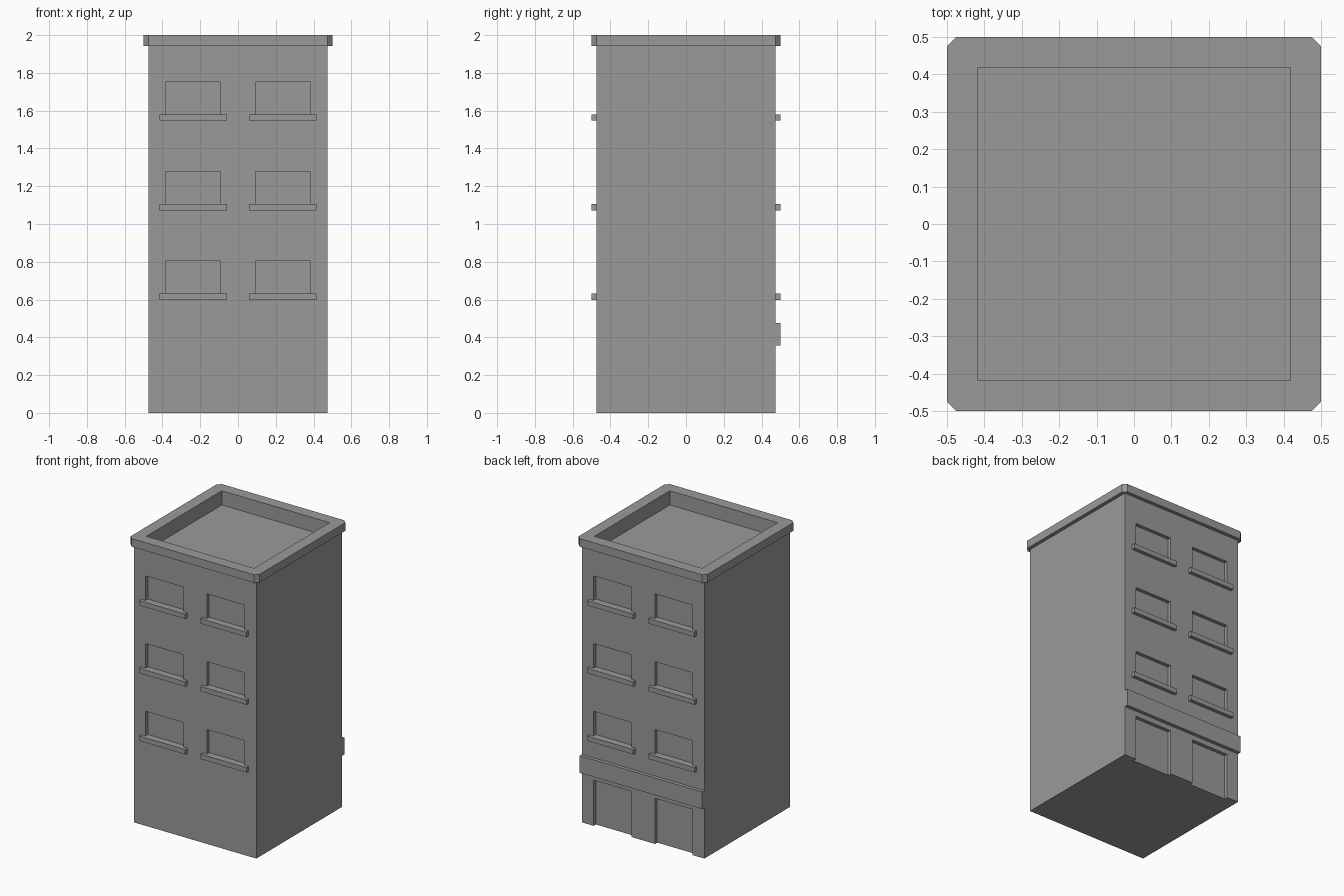
import bpy, bmesh

if "Cube" in bpy.data.objects:
    bpy.data.objects.remove(bpy.data.objects["Cube"])

WALL, OUT, INNER = 0.475, 0.5, 0.418
ROWS = (0.597, 1.072, 1.547)     # sill undersides
COLS = (-0.2375, 0.2375)         # window centres
SILL = 0.034                     # sill thickness

grey = bpy.data.materials.new("dark_grey")
grey.diffuse_color = (0.323, 0.323, 0.323, 1)
grey.use_nodes = True
grey.node_tree.nodes["Principled BSDF"].inputs["Base Color"].default_value = grey.diffuse_color


def make_object(name, bm):
    bmesh.ops.recalc_face_normals(bm, faces=bm.faces)
    mesh = bpy.data.meshes.new(name)
    bm.to_mesh(mesh)
    bm.free()
    mesh.materials.append(grey)
    obj = bpy.data.objects.new(name, mesh)
    bpy.context.collection.objects.link(obj)
    return obj


def add_box(bm, x0, x1, y0, y1, z0, z1):
    verts = bmesh.ops.create_cube(bm, size=1)["verts"]
    for v in verts:
        v.co.x = x1 if v.co.x > 0 else x0
        v.co.y = y1 if v.co.y > 0 else y0
        v.co.z = z1 if v.co.z > 0 else z0


def ring(a, b):
    # Square with chamfered corners (plain square when a == b)
    return [(a, -b), (b, -a), (b, a), (a, b), (-a, b), (-b, a), (-b, -a), (-a, -b)]


# Tower: walls, projecting chamfered cornice, parapet and sunken roof
bm = bmesh.new()
loops = []
for a, b, z in ((WALL, WALL, 0), (WALL, WALL, 1.943), (WALL, OUT, 1.943),
                (WALL, OUT, 2.0), (INNER, INNER, 2.0), (INNER, INNER, 1.9)):
    loops.append([bm.verts.new((x, y, z)) for x, y in ring(a, b)])
for lo, hi in zip(loops, loops[1:]):
    for i in range(8):
        j = (i + 1) % 8
        bm.faces.new((lo[i], lo[j], hi[j], hi[i]))
bm.faces.new(loops[0])
bm.faces.new(loops[-1])
bmesh.ops.remove_doubles(bm, verts=bm.verts, dist=0.0001)
tower = make_object("tower", bm)

# Window and doorway recesses
bm = bmesh.new()
for x in COLS:
    for z in ROWS:
        for y0, y1 in ((-0.6, -WALL + 0.025), (WALL - 0.025, 0.6)):
            add_box(bm, x - 0.146, x + 0.146, y0, y1, z + SILL, z + 0.206)
    add_box(bm, x - 0.146, x + 0.146, WALL - 0.025, 0.6, -0.1, 0.32)
cutter = make_object("recess_cutter", bm)
cutter.hide_render = True

mod = tower.modifiers.new("recesses", "BOOLEAN")
mod.operation = "DIFFERENCE"
mod.solver = "EXACT"
mod.object = cutter
bpy.context.view_layer.objects.active = tower
bpy.ops.object.modifier_apply(modifier=mod.name)
bpy.data.objects.remove(cutter)

# Window sills on front and back
for side, y0, y1 in (("front", -OUT, -WALL), ("back", WALL, OUT)):
    bm = bmesh.new()
    for x in COLS:
        for z in ROWS:
            add_box(bm, x - 0.178, x + 0.178, y0, y1, z, z + SILL)
    make_object(side + "_window_sills", bm)

# Plain band above the doorways
bm = bmesh.new()
add_box(bm, -WALL, WALL, WALL, OUT, 0.357, 0.477)
make_object("shop_fascia", bm)
